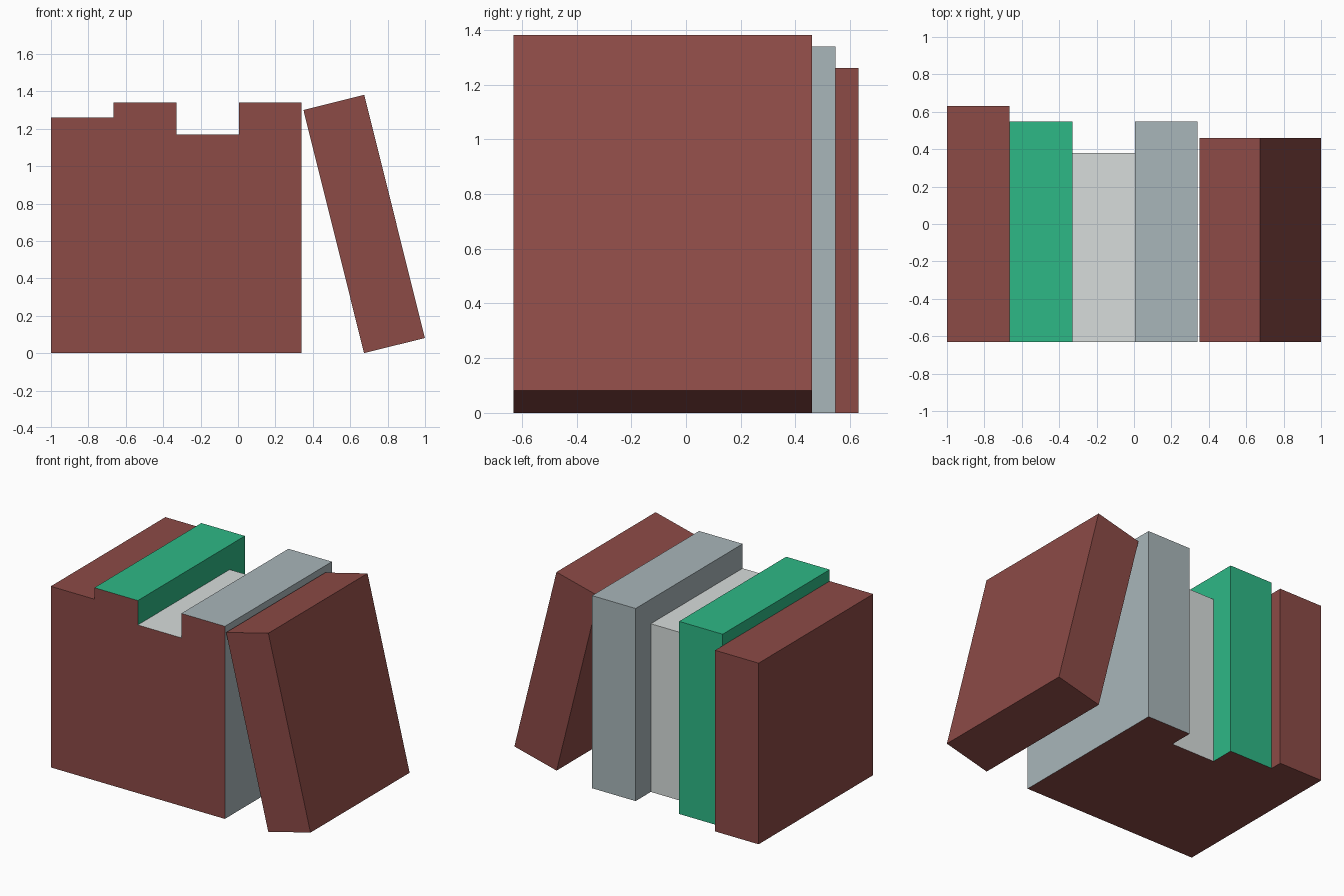
import bpy, bmesh
from math import radians
from mathutils import Matrix

if "Cube" in bpy.data.objects:
    bpy.data.objects.remove(bpy.data.objects["Cube"])


def material(name, rgb):
    mat = bpy.data.materials.new(name)
    mat.diffuse_color = (*rgb, 1)
    mat.use_nodes = True
    mat.node_tree.nodes["Principled BSDF"].inputs["Base Color"].default_value = mat.diffuse_color
    return mat


brown = material("brown_cover", (0.262, 0.069, 0.061))
green = material("green_cover", (0.027, 0.479, 0.238))
pale = material("pale_cover", (0.68, 0.716, 0.708))
blue_grey = material("blue_grey_cover", (0.397, 0.468, 0.491))

FRONT = -0.63
WIDTH = 0.335


def book(name, x, back, height, cover, lean=0):
    """Box with its lower left front corner at x; spine and underside are brown."""
    depth = back - FRONT
    bm = bmesh.new()
    bmesh.ops.create_cube(bm, size=1)
    bmesh.ops.translate(bm, verts=bm.verts, vec=(0.5, 0.5, 0.5))
    bmesh.ops.scale(bm, verts=bm.verts, vec=(WIDTH, depth, height))
    bm.normal_update()
    for face in bm.faces:
        if face.normal.y < -0.5 or face.normal.z < -0.5:
            face.material_index = 1
    # lean about the lower left edge
    bm.transform(Matrix.Rotation(radians(-lean), 4, 'Y'))
    mesh = bpy.data.meshes.new(name)
    bm.to_mesh(mesh)
    bm.free()
    mesh.materials.append(cover)
    mesh.materials.append(brown)
    obj = bpy.data.objects.new(name, mesh)
    obj.location = (x, FRONT, 0)
    bpy.context.collection.objects.link(obj)


# upright row of books
upright = [
    ("brown_book", 0.63, 1.26, brown),
    ("green_book", 0.547, 1.34, green),
    ("pale_book", 0.38, 1.17, pale),
    ("blue_grey_book", 0.547, 1.34, blue_grey),
]
for i, (name, back, height, cover) in enumerate(upright):
    book(name, -1 + i * WIDTH, back, height, cover)

# book leaning against the row
book("leaning_book", 0.674, 0.46, 1.34, brown, lean=14)
